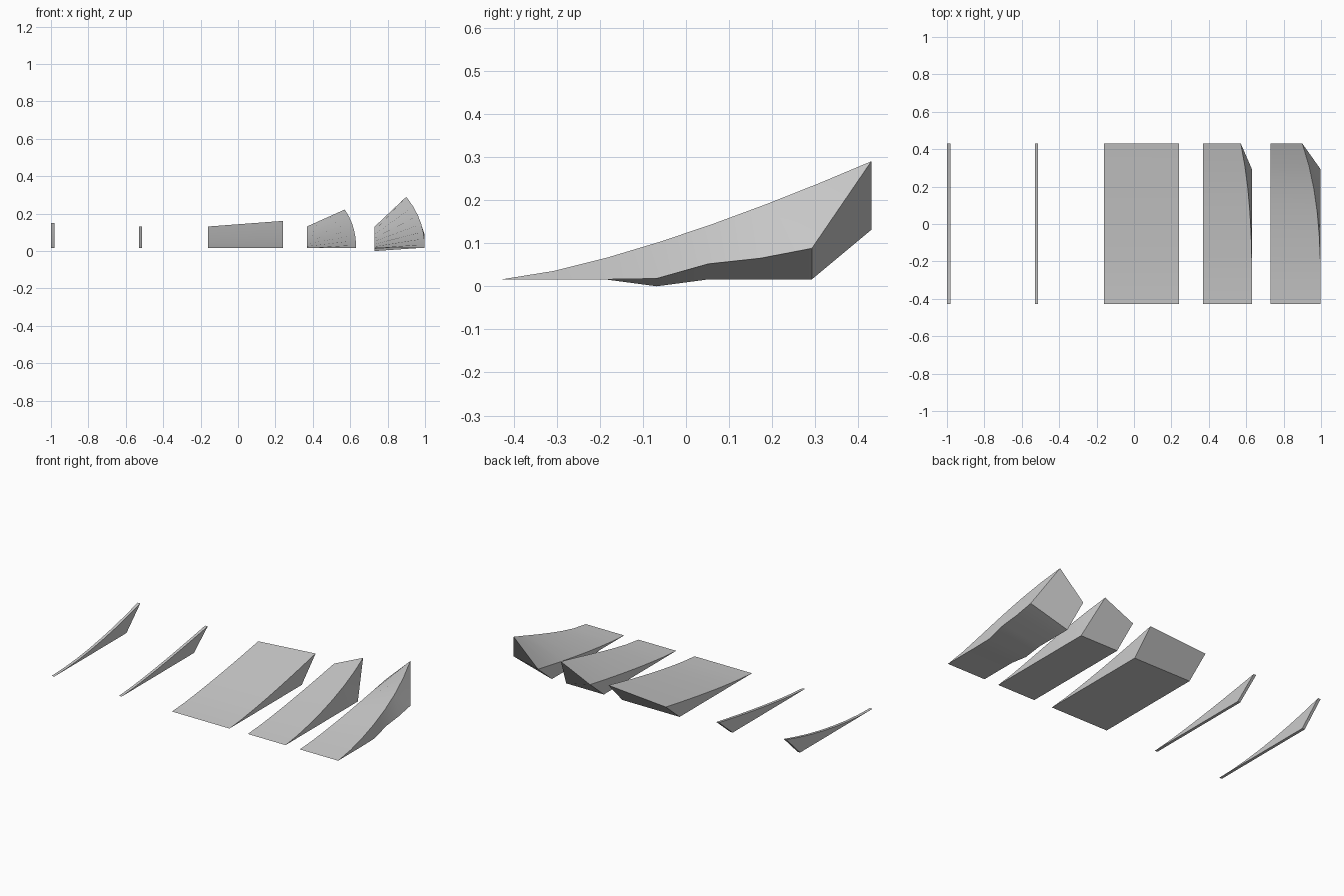
import bpy
import bmesh
import math

cube = bpy.data.objects.get("Cube")
if cube:
    bpy.data.objects.remove(cube, do_unlink=True)

grey = bpy.data.materials.new("plain grey")
grey.use_nodes = True
colour = (0.6, 0.6, 0.6, 1)
grey.diffuse_color = colour
grey.node_tree.nodes["Principled BSDF"].inputs["Base Color"].default_value = colour

STEPS = 7
FRONT, BACK, HEEL = -0.428, 0.43, 0.292   # front edge, top back edge, bottom back edge
BASE = 0.016
FLAT = [BASE] * STEPS


def ramp(name, x0, x1, left_top, right_top, power=1.3, lean=0.0,
         left_base=FLAT, right_base=FLAT):
    """Wedge lofted from front to back, with an undercut back face."""
    bm = bmesh.new()
    rings = []
    for i in range(STEPS + 1):
        t = i / STEPS
        y = FRONT + (BACK - FRONT) * t
        rise = t ** power
        xr = x1 - lean * t ** 3
        tl = bm.verts.new((x0, y, BASE + (left_top - BASE) * rise))
        tr = bm.verts.new((xr, y, BASE + (right_top - BASE) * rise))
        if i == 0:
            bl, br = tl, tr
        elif i < STEPS:
            yb = FRONT + (HEEL - FRONT) * i / (STEPS - 1)
            bl = bm.verts.new((x0, yb, left_base[i]))
            br = bm.verts.new((x1, yb, right_base[i]))
        else:
            bl, br = rings[-1][2], rings[-1][3]
        rings.append((tl, tr, bl, br))

    def face(*verts):
        unique = list(dict.fromkeys(verts))
        if len(unique) > 2:
            bm.faces.new(unique)

    for a, b in zip(rings, rings[1:]):
        face(a[0], a[1], b[1], b[0])      # top
        face(a[2], b[2], b[3], a[3])      # underside
        face(a[0], b[0], b[2], a[2])      # left side
        face(a[1], a[3], b[3], b[1])      # right side
    tl, tr, bl, br = rings[-1]
    face(tl, tr, br, bl)                  # back
    bmesh.ops.recalc_face_normals(bm, faces=bm.faces)
    mesh = bpy.data.meshes.new(name)
    bm.to_mesh(mesh)
    bm.free()
    mesh.materials.append(grey)
    obj = bpy.data.objects.new(name, mesh)
    bpy.context.collection.objects.link(obj)
    bpy.ops.object.select_all(action='DESELECT')
    obj.select_set(True)
    bpy.context.view_layer.objects.active = obj
    bpy.ops.object.shade_smooth_by_angle(angle=math.radians(30))
    return obj


# Thin side strips
ramp("curved_thin_strip", -1.0, -0.982, 0.15, 0.15, power=1.8)
ramp("thin_strip", -0.53, -0.512, 0.131, 0.131)

# Wide ramp, slightly higher on one side
ramp("wide_ramp", -0.16, 0.24, 0.131, 0.161)

# Banked ramp on a flat base
ramp("banked_ramp", 0.368, 0.631, 0.131, 0.222, lean=0.06)

# Steeply twisted ramp whose underside turns with it
dipped = list(FLAT)
dipped[3] = 0.0
ramp("twisted_ramp", 0.731, 0.998, 0.131, 0.29, power=1.35, lean=0.098,
     left_base=dipped,
     right_base=[BASE, BASE, BASE, 0.018, 0.052, 0.065, 0.088])
